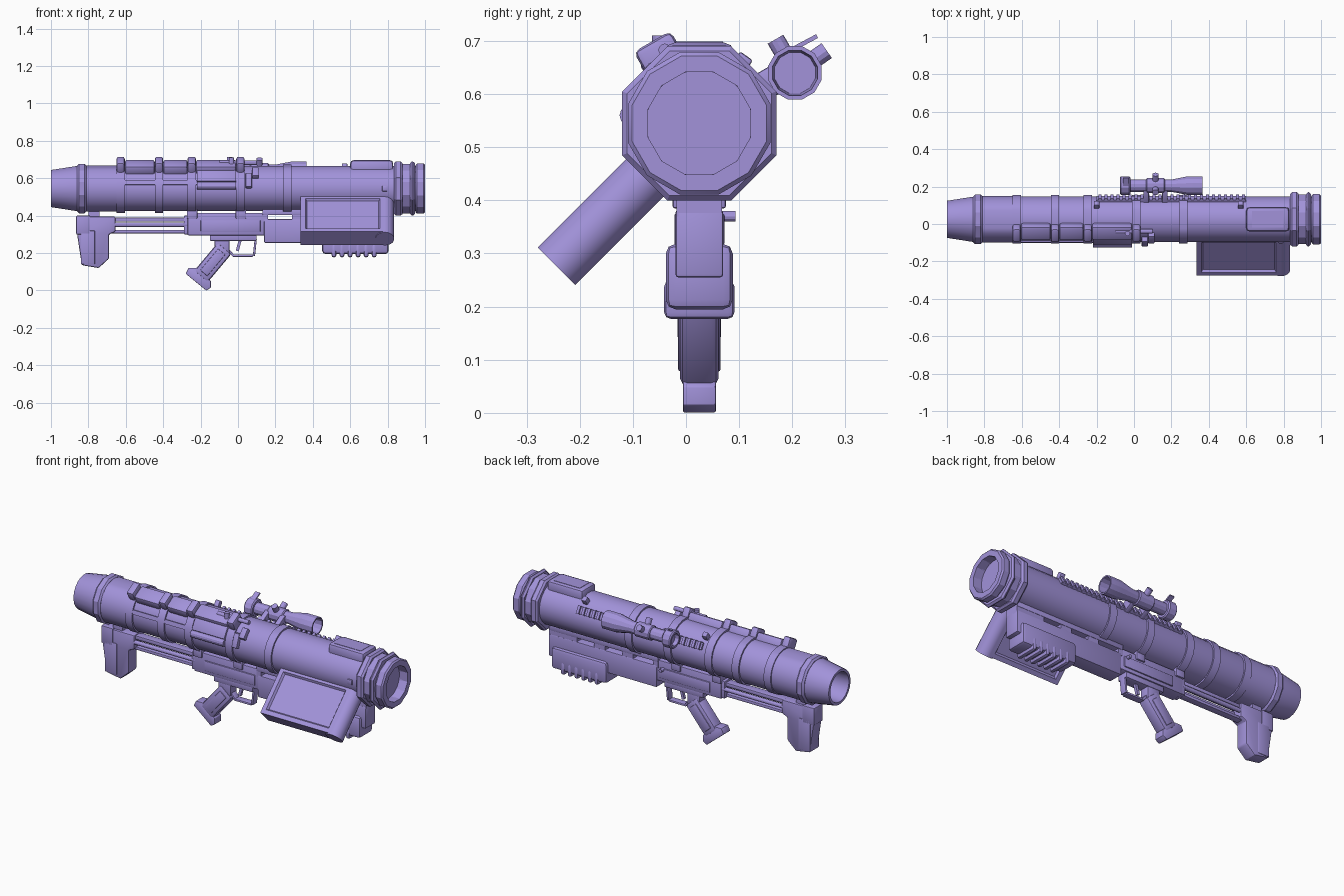
import bpy, bmesh, math
from mathutils import Matrix, Vector

if "Cube" in bpy.data.objects:
    bpy.data.objects.remove(bpy.data.objects["Cube"])

lavender = bpy.data.materials.new("lavender")
lavender.use_nodes = True
lavender.diffuse_color = (.36, .29, .7, 1)
shader = lavender.node_tree.nodes["Principled BSDF"]
shader.inputs["Base Color"].default_value = lavender.diffuse_color

TUBE_AXIS = Vector((0, .025, .545))
SIGHT_AXIS = Vector((0, .205, .64))
TUBE, BORE = .122, .1      # outer and inner tube radius
COLLAR = TUBE + .015
parts = []


def finish(name, bm, bevel=0, matrix=Matrix()):
    if bevel:
        bmesh.ops.bevel(bm, geom=bm.edges[:], offset=bevel, segments=2,
                        affect='EDGES', profile=.5, clamp_overlap=True)
    bmesh.ops.transform(bm, matrix=matrix, verts=bm.verts)
    bmesh.ops.recalc_face_normals(bm, faces=bm.faces)
    mesh = bpy.data.meshes.new(name)
    bm.to_mesh(mesh)
    bm.free()
    mesh.materials.append(lavender)
    part = bpy.data.objects.new(name, mesh)
    bpy.context.collection.objects.link(part)
    parts.append(part)


def box_mesh(*spans):
    bm = bmesh.new()
    middle = Matrix.Translation([(low + high) / 2 for low, high in spans])
    size = Matrix.Diagonal([high - low for low, high in spans] + [1])
    bmesh.ops.create_cube(bm, size=1, matrix=middle @ size)
    return bm


def box(name, x, z, half, bevel=0):
    # block straddling the centre plane
    y = (TUBE_AXIS.y - half, TUBE_AXIS.y + half)
    finish(name, box_mesh(x, y, z), bevel)


def outward(degrees, axis=TUBE_AXIS):
    # frame whose z points away from the axis, measured from +y
    return Matrix.Translation(axis) @ Matrix.Rotation(math.radians(degrees - 90), 4, 'X')


def radial_box(name, degrees, x, half, reach, bevel=0, start=BORE, axis=TUBE_AXIS):
    finish(name, box_mesh(x, (-half, half), (start, reach)), bevel, outward(degrees, axis))


def lathe(name, profile, sides, axis=TUBE_AXIS, closed=False):
    # spins (x, radius) points about an axis along x
    bm = bmesh.new()
    rings = []
    for x, radius in profile:
        angles = [math.tau * (i + .5) / sides for i in range(sides)]
        rings.append([bm.verts.new(axis + Vector((x, radius * math.cos(a), radius * math.sin(a))))
                      for a in angles])
    pairs = list(zip(rings, rings[1:]))
    if closed:
        pairs.append((rings[-1], rings[0]))
    else:
        bm.faces.new(rings[0])
        bm.faces.new(rings[-1])
    for near, far in pairs:
        for i in range(sides):
            bm.faces.new((near[i], near[i - 1], far[i - 1], far[i]))
    finish(name, bm)


def ring(name, x, radius, sides=12, chamfer=0, axis=TUBE_AXIS, bore=0):
    start, end = x
    profile = [(start, radius - chamfer), (start + chamfer, radius),
               (end - chamfer, radius), (end, radius - chamfer)]
    if bore:
        profile += [(end, bore), (start, bore)]
    lathe(name, profile, sides, axis, closed=bool(bore))


def rod(name, start, end, radius, sides=12):
    span = Vector(end) - Vector(start)
    bm = bmesh.new()
    bmesh.ops.create_cone(bm, cap_ends=True, segments=sides, radius1=radius, radius2=radius, depth=span.length)
    turn = span.to_track_quat('Z', 'Y').to_matrix().to_4x4()
    finish(name, bm, matrix=Matrix.Translation(Vector(start) + span / 2) @ turn)


def prism(name, outline, half, bevel=0):
    # side outline (x, z) with thickness about the centre plane
    bm = bmesh.new()
    face = bm.faces.new([bm.verts.new((x, TUBE_AXIS.y - half, z)) for x, z in outline])
    new = bmesh.ops.extrude_face_region(bm, geom=[face])["geom"]
    bmesh.ops.translate(bm, vec=(0, 2 * half, 0), verts=[v for v in new if isinstance(v, bmesh.types.BMVert)])
    finish(name, bm, bevel)


def tilted_box(name, middle, degrees, length, width, half, bevel=0):
    # block in the centre plane, its length leaning from the vertical
    bm = box_mesh((-width / 2, width / 2), (-half, half), (-length / 2, length / 2))
    x, z = middle
    lean = Matrix.Rotation(math.radians(degrees), 4, 'Y')
    finish(name, bm, bevel, Matrix.Translation((x, TUBE_AXIS.y, z)) @ lean)


# Launch tube with hollow ends
lathe("launch_tube", [(-.7, .02), (-.75, .07), (-1, .085), (-1, BORE), (-.86, TUBE), (.97, TUBE),
                      (.97, BORE), (.72, BORE), (.65, .07), (.62, .02)], sides=24)
ring("rear_collar", (-.86, -.81), COLLAR, chamfer=.01)
ring("rear_sleeve", (-.82, -.63), TUBE + .003, sides=24)

# Muzzle: octagonal collars and a hollow ring
for start, end in ((.835, .88), (.92, .945)):
    ring("muzzle_collar", (start, end), COLLAR + .02, sides=8, chamfer=.01)
ring("muzzle_block", (.87, .935), COLLAR, chamfer=.005)
ring("muzzle_ring", (.95, 1), COLLAR + .002, chamfer=.008, bore=BORE)

# Clamp bands, with a raised cover running between them
BAND_WIDTH = .045
bands = [-.65, -.445, -.27, -.01, .24]
for start in bands:
    ring("clamp_band", (start, start + BAND_WIDTH), TUBE + .009, sides=24)
for start in bands[:-1]:
    radial_box("band_hump", 120, (start, start + BAND_WIDTH), half=.04, reach=.178, bevel=.012)
for start, end in zip(bands[:3], bands[1:]):
    gap = (start + BAND_WIDTH, end)
    radial_box("cover_panel", 120, gap, half=.042, reach=.158, bevel=.012)
    radial_box("side_frame", 165, gap, half=.012, reach=TUBE + .007)

# Control unit on the front side
unit = (-.22, -.01)
rod("control_cylinder", *[(x, -.105, .56) for x in unit], radius=.02)
radial_box("control_housing", 150, unit, half=.035, reach=.14, bevel=.006)
radial_box("lever_mount", 160, (.04, .075), half=.04, reach=.142, bevel=.006)
radial_box("control_lever", 140, (.075, .11), half=.03, reach=.145, bevel=.005)
rod("control_pin", *[(x, -.04, .683) for x in (-.1, .1)], radius=.012)
rod("control_knob", *[(-.035, -.05, z) for z in (.66, .71)], radius=.014)
radial_box("front_rivet", 180, (.77, .8), half=.015, reach=TUBE + .006, bevel=.005)

# Rounded box on top near the muzzle
box("top_box", (.6, .83), (.62, .697), half=.065, bevel=.018)
box("top_box_lid", (.63, .8), (.69, .699), half=.045)

# Toothed sight rail
RAIL_ANGLE = 30
radial_box("sight_rail", RAIL_ANGLE, (-.2, .6), half=.02, reach=.132)
for i in range(25):
    x = -.19 + i * .032
    radial_box("rail_tooth", RAIL_ANGLE, (x, x + .016), half=.022, reach=.142)
for x in (-.2, .57):
    radial_box("rail_sight", 55, (x - .015, x + .015), half=.015, reach=.155, bevel=.005)

# Telescopic sight
WIDE, SLIM = .052, .034
ring("eyepiece", (-.075, -.02), WIDE, chamfer=.006, axis=SIGHT_AXIS, bore=SLIM)
ring("sight_turret", (.065, .165), SLIM + .008, chamfer=.005, axis=SIGHT_AXIS)
lathe("sight_body", [(-.05, SLIM), (.2, SLIM), (.29, WIDE), (.365, WIDE), (.365, .044), (.3, .04)],
      sides=12, axis=SIGHT_AXIS)
for degrees in (35, 120):
    frame = outward(degrees, SIGHT_AXIS)
    rod("sight_dial", *[frame @ Vector((.115, 0, r)) for r in (SLIM, .073)], radius=.017)
flap = Matrix.Translation((-.045, .222, .696)) @ Matrix.Rotation(math.radians(28), 4, 'X')
finish("sight_flap", box_mesh((-.015, .015), (-.028, .028), (-.004, .004)), matrix=flap)
for x in (.05, .15):
    radial_box("sight_mount", RAIL_ANGLE, (x, x + .03), half=.027, reach=.19, bevel=.004)

# Slanted side magazine with recessed panels and a rounded leading column
slant = outward(225)
THICK, FRONT, LONG = .05, .785, .38
bm = box_mesh((.335, FRONT), (-THICK, THICK), (BORE, LONG - .005))
for side in (1, -1):
    face = max(bm.faces, key=lambda f: f.normal.y * side)
    bmesh.ops.inset_individual(bm, faces=[face], thickness=.035)
    bmesh.ops.inset_individual(bm, faces=[face], thickness=.012, depth=-.012)
finish("side_magazine", bm, matrix=slant)
rod("magazine_column", *[slant @ Vector((FRONT, 0, r)) for r in (BORE, LONG)], radius=THICK, sides=20)

# Forend with a slotted top rail, and the receiver behind it
BODY = .045
END = .83
box("forend", (.14, END), (.255, .382), BODY, bevel=.006)
box("forend_rail", (.13, END), (.404, .44), BODY, bevel=.003)
for start, end in ((.13, .16), (.29, .36), (.47, .54), (.65, END)):
    box("rail_post", (start, end), (.37, .41), BODY - .002)
box("receiver", (-.27, .145), (.295, .415), BODY - .005, bevel=.006)
box("receiver_side_plate", (-.2, .12), (.315, .375), BODY + .002, bevel=.004)
box("lower_receiver", (-.15, BORE), (.265, .31), BODY - .012, bevel=.005)
for x in (-.245, .015):
    box("tube_mount", (x - .028, x + .028), (.385, .435), BODY + .005, bevel=.004)
rod("charging_handle", *[(.1, y, .37) for y in (.06, .093)], radius=.01)

# Ribbed foregrip
GRIP = .063
box("foregrip", (.45, .805), (.195, .318), GRIP, bevel=.018)
for i in range(6):
    x = .5 + i * .043
    box("foregrip_rib", (x, x + .026), (.177, .25), GRIP + .003, bevel=.012)

# Pistol grip, trigger and guard
LEAN = 40
tilted_box("grip_neck", (-.085, .25), 0, length=.1, width=.08, half=.03, bevel=.008)
tilted_box("pistol_grip", (-.135, .15), LEAN, length=.2, width=.095, half=.036, bevel=.015)
tilted_box("grip_panel", (-.135, .15), LEAN, length=.15, width=.05, half=.04, bevel=.004)
prism("grip_base", [(-.28, .09), (-.265, .12), (-.22, .12), (-.145, .05), (-.145, .015), (-.17, 0)],
      half=.031, bevel=.003)
tilted_box("trigger", (.005, .245), 15, length=.07, width=.016, half=.008)
box("guard_floor", (-.03, .08), (.18, .192), half=.02, bevel=.003)
tilted_box("guard_front", (.09, .23), 6, length=.09, width=.012, half=.02, bevel=.003)
tilted_box("guard_rear", (-.037, .2), -LEAN, length=.045, width=.012, half=.02, bevel=.003)

# Shoulder stock and its rods
prism("stock", [(-.86, .395), (-.655, .395), (-.655, .315), (-.69, .3), (-.69, .17), (-.745, .12),
                (-.835, .135), (-.86, .3)], half=.038, bevel=.008)
box("stock_pad", (-.865, -.79), (.3, .4), half=.041, bevel=.004)
box("stock_spine", (-.84, -.765), (.14, .32), half=.041, bevel=.004)
box("stock_mount", (-.8, -.74), (.38, .43), half=.025)
arm = (-.68, -.26)
box("stock_bar", arm, (.368, .39), half=.025, bevel=.004)
box("stock_lower_bar", arm, (.306, .324), half=.02, bevel=.004)
for y in (0, .05):
    rod("stock_rod", *[(x, y, .352) for x in arm], radius=.012)
box("stock_joint", (-.29, -.24), (.3, .4), half=.035, bevel=.005)

# Smooth shading with crisp edges
bpy.ops.object.select_all(action='DESELECT')
for part in parts:
    part.select_set(True)
bpy.context.view_layer.objects.active = parts[0]
bpy.ops.object.shade_smooth_by_angle(angle=math.radians(28))
